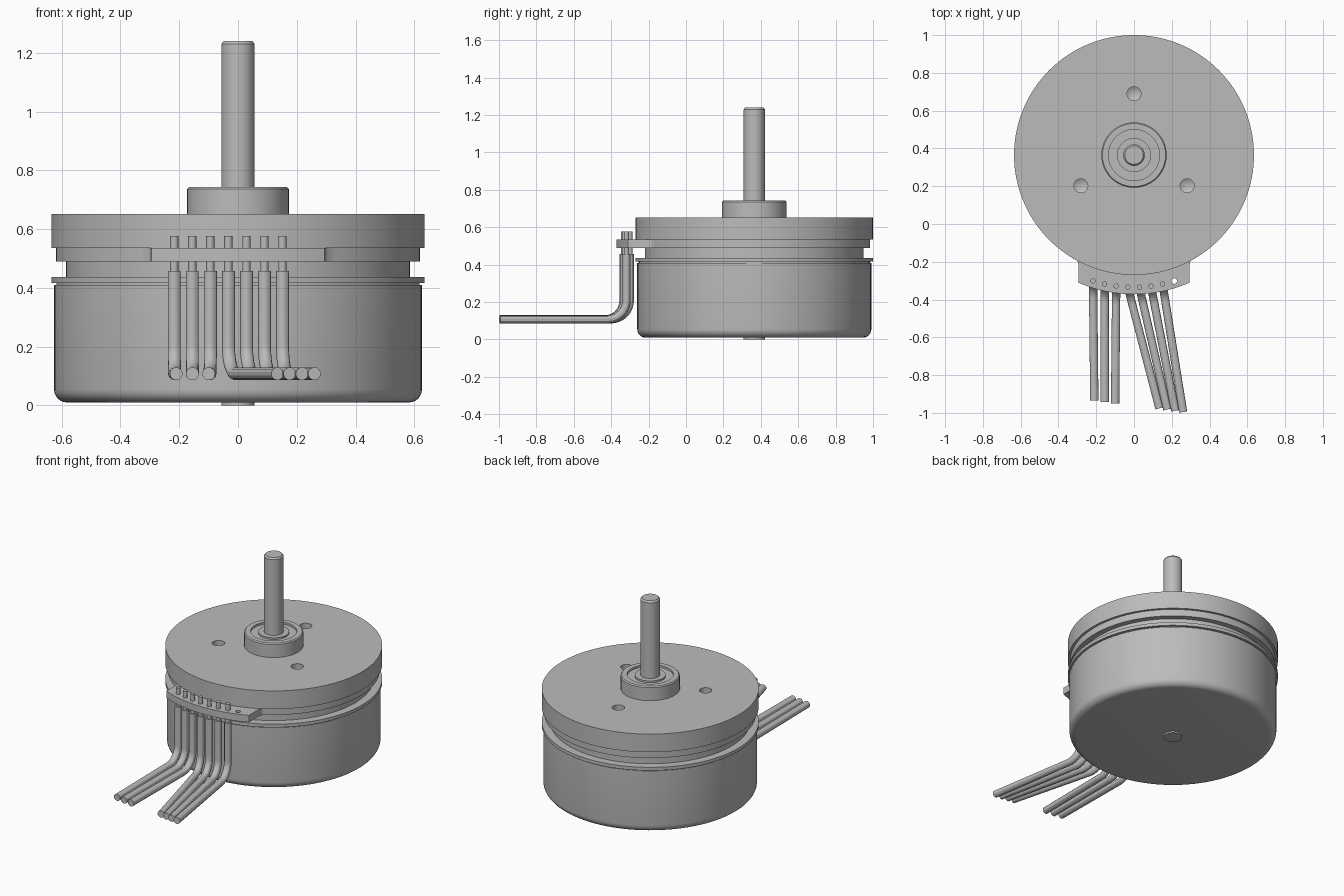
import bpy, bmesh
from math import sin, cos, pi, asin
from mathutils import Vector

if "Cube" in bpy.data.objects:
    bpy.data.objects.remove(bpy.data.objects["Cube"], do_unlink=True)

CY = 0.365      # motor axis lies at x = 0, y = CY
metal = bpy.data.materials.new("plain_grey")
metal.use_nodes = True
metal.diffuse_color = (0.5, 0.5, 0.5, 1)
metal.node_tree.nodes["Principled BSDF"].inputs["Base Color"].default_value = (0.5, 0.5, 0.5, 1)


def activate(ob):
    bpy.ops.object.select_all(action='DESELECT')
    ob.select_set(True)
    bpy.context.view_layer.objects.active = ob


def finish(ob):
    ob.data.materials.clear()
    ob.data.materials.append(metal)
    activate(ob)
    bpy.ops.object.shade_smooth_by_angle(angle=pi / 6)
    return ob


def from_bmesh(name, bm):
    bmesh.ops.recalc_face_normals(bm, faces=bm.faces)
    mesh = bpy.data.meshes.new(name)
    bm.to_mesh(mesh)
    bm.free()
    ob = bpy.data.objects.new(name, mesh)
    bpy.context.collection.objects.link(ob)
    return finish(ob)


def lathe(name, profile, x=0, y=CY, sides=96):
    """Turn a (radius, height) profile that starts and ends on the axis."""
    bm = bmesh.new()
    verts = [bm.verts.new((r, 0, z)) for r, z in profile]
    edges = [bm.edges.new(pair) for pair in zip(verts, verts[1:])]
    bmesh.ops.spin(bm, geom=verts + edges, cent=(0, 0, 0), axis=(0, 0, 1),
                   angle=2 * pi, steps=sides)
    bmesh.ops.remove_doubles(bm, verts=bm.verts, dist=0.0001)
    bmesh.ops.translate(bm, verts=bm.verts, vec=(x, y, 0))
    return from_bmesh(name, bm)


def cylinder(name, r, z0, z1, x=0, y=CY, sides=96):
    return lathe(name, [(0, z0), (r, z0), (r, z1), (0, z1)], x, y, sides)


def cut(ob, cutter):
    mod = ob.modifiers.new("cut", 'BOOLEAN')
    mod.operation = 'DIFFERENCE'
    mod.solver = 'EXACT'
    mod.object = cutter
    activate(ob)
    bpy.ops.object.modifier_apply(modifier=mod.name)
    bpy.data.objects.remove(cutter, do_unlink=True)


def on_arc(r, a):
    """Point around the motor axis, angle measured from the front."""
    return r * sin(a), CY - r * cos(a)


# Rotor cup with rounded bottom edge and a thin rim
R, B = 0.626, 0.045
corner = [(R - B + B * sin(a), 0.01 + B - B * cos(a))
          for a in [i * pi / 12 for i in range(7)]]
lathe("rotor_cup", [(0, 0.01)] + corner +
      [(R, 0.41), (0.618, 0.41), (0.618, 0.416), (0.635, 0.416),
       (0.635, 0.437), (0, 0.437)])
cylinder("stator_neck", 0.585, 0.43, 0.495)

# Mounting plate with three drilled screw holes
plate = cylinder("mounting_plate", 0.635, 0.535, 0.652, sides=128)
for i in range(3):
    x, y = on_arc(0.325, pi + i * 2 * pi / 3)
    cut(plate, lathe("drill", [(0, 0.565), (0.037, 0.587), (0.037, 0.7), (0, 0.7)], x, y, 24))
finish(plate)

# Bearing boss with a shallow ring recess, shaft and lower shaft end
lathe("bearing_boss", [(0, 0.65), (0.173, 0.65), (0.173, 0.736), (0.167, 0.743),
                       (0.135, 0.743), (0.135, 0.73), (0.09, 0.73),
                       (0.09, 0.741), (0, 0.741)])
lathe("shaft", [(0, 0.7), (0.057, 0.7), (0.057, 1.23), (0.049, 1.24), (0, 1.24)], sides=48)
cylinder("shaft_lower_end", 0.057, 0, 0.02, sides=48)

# Circuit board: disc with a connector tab at the front
TAB = 0.295
end = asin(TAB / 0.737)
start = asin(0.33 / 0.62)
outline = [on_arc(0.737, -end + 2 * end * i / 20) for i in range(21)]
fillet = [(TAB, -0.215), (0.301, -0.185), (0.315, -0.17)]
outline += fillet
outline += [on_arc(0.62, start + (2 * pi - 2 * start) * i / 90) for i in range(91)]
outline += [(-x, y) for x, y in reversed(fillet)]
bm = bmesh.new()
face = bm.faces.new([bm.verts.new((x, y, 0.49)) for x, y in outline])
up = bmesh.ops.extrude_face_region(bm, geom=[face])["geom"]
bmesh.ops.translate(bm, vec=(0, 0, 0.045),
                    verts=[v for v in up if isinstance(v, bmesh.types.BMVert)])
board = from_bmesh("circuit_board", bm)


def pad(i):
    x = -0.217 + 0.0614 * i
    return on_arc(0.70, asin(x / 0.70))


# Empty last hole in the board
hole_x, hole_y = pad(7)
cut(board, cylinder("hole_cutter", 0.015, 0.4, 0.6, hole_x, hole_y, 20))
finish(board)

# Seven pins, each with an insulated wire bent towards the front
ends = [(-0.21 + 0.055 * i, -0.935 - 0.008 * i) for i in range(3)]
ends += [(0.134 + 0.042 * i, -0.976 - 0.0065 * i) for i in range(4)]
BEND, LOW = 0.1, 0.108
for i, (ex, ey) in enumerate(ends):
    px, py = pad(i)
    cylinder(f"pin_{i + 1}", 0.014, 0.44, 0.577, px, py, 16)
    out = Vector((ex - px, ey - py, 0)).normalized()
    path = [Vector((px, py, 0.457))]
    for k in range(11):
        a = k * pi / 20
        path.append(Vector((px, py, LOW + BEND * (1 - sin(a)))) + out * BEND * (1 - cos(a)))
    path.append(Vector((ex, ey, LOW)))
    curve = bpy.data.curves.new(f"wire_{i + 1}", 'CURVE')
    curve.dimensions = '3D'
    curve.bevel_depth = 0.022
    curve.bevel_resolution = 4
    curve.use_fill_caps = True
    spline = curve.splines.new('POLY')
    spline.points.add(len(path) - 1)
    for point, co in zip(spline.points, path):
        point.co = (*co, 1)
    wire = bpy.data.objects.new(f"wire_{i + 1}", curve)
    bpy.context.collection.objects.link(wire)
    activate(wire)
    bpy.ops.object.convert(target='MESH')
    finish(bpy.context.view_layer.objects.active)
